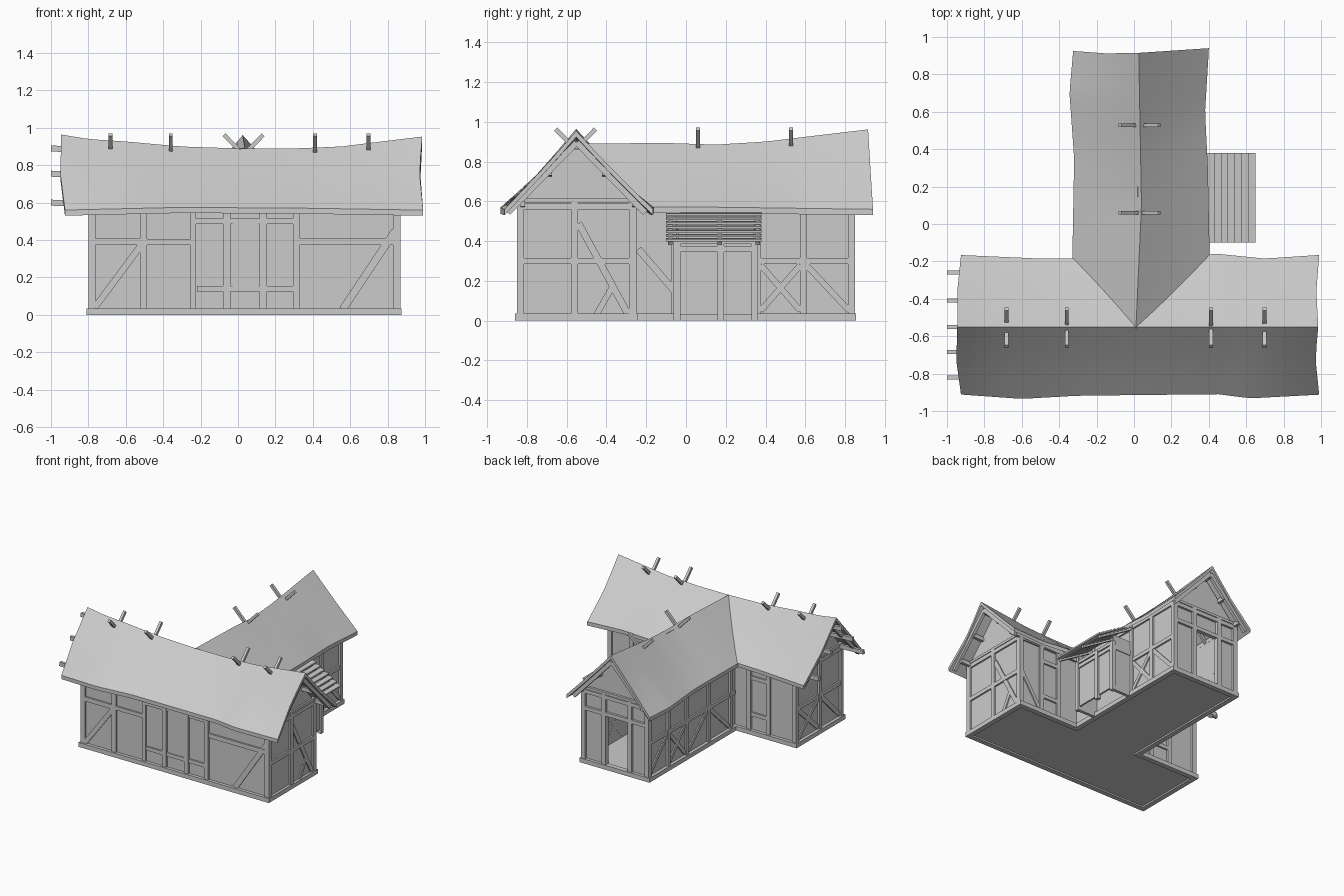
import bpy, bmesh, math
from mathutils import Vector as V

grey = bpy.data.materials.new("light grey")
grey.diffuse_color = (0.6, 0.6, 0.6, 1)
parts = {}


def part(name):
    return parts.setdefault(name, bmesh.new())


def hexa(name, low, high):
    bm = part(name)
    a, b = [bm.verts.new(p) for p in low], [bm.verts.new(p) for p in high]
    n = len(a)
    bm.faces.new(a[::-1])
    bm.faces.new(b)
    for i in range(n):
        bm.faces.new((a[i], a[(i + 1) % n], b[(i + 1) % n], b[i]))


def box(name, x0, x1, y0, y1, z0, z1):
    q = [(x0, y0), (x1, y0), (x1, y1), (x0, y1)]
    hexa(name, [(*p, z0) for p in q], [(*p, z1) for p in q])


def bar(name, a, b, w, d, n):
    """Beam from a to b, w wide, d deep along direction n."""
    a, b, n = V(a), V(b), V(n)
    t = (b - a).normalized()
    s = n.cross(t).normalized() * w / 2
    m = t.cross(s).normalized() * d / 2
    c = [s + m, m - s, -s - m, s - m]
    hexa(name, [a + k for k in c], [b + k for k in c])


def timbers(name, o, d, n, beams):
    """Beams (u1, z1, u2, z2, width) laid on a wall face."""
    o, d, n = V(o), V(d), V(n)
    for u1, z1, u2, z2, w in beams:
        inset = 0.015 if u1 == u2 else 0.017 if z1 == z2 else 0.021
        f = o - n * inset
        bar(name, f + d * u1 + V((0, 0, z1)), f + d * u2 + V((0, 0, z2)), w, 0.03, n)


def key(x, pts):
    """Smooth interpolation through (x, value) pairs."""
    for (x0, v0), (x1, v1) in zip(pts, pts[1:]):
        if x <= x1:
            t = max(0, (x - x0) / (x1 - x0))
            return v0 + (v1 - v0) * t
    return pts[-1][1]


def roof(name, fn, nu, ns):
    bm = part(name)
    g = [[bm.verts.new(fn(i / nu, 2 * j / ns - 1)) for j in range(ns + 1)] for i in range(nu + 1)]
    for i in range(nu):
        for j in range(ns):
            bm.faces.new((g[i][j], g[i + 1][j], g[i + 1][j + 1], g[i][j + 1]))
    r = bmesh.ops.extrude_face_region(bm, geom=bm.faces[:])
    bmesh.ops.translate(bm, vec=(0, 0, -0.03), verts=[v for v in r["geom"] if isinstance(v, bmesh.types.BMVert)])


# sagging thatch roofs
MX = [(-.95, .965), (-.8, .94), (-.6, .927), (-.3, .9), (0, .89), (.3, .89), (.55, .9), (.75, .925), (1, .955)]
FY = [(-.95, -.91), (-.6, -.935), (-.3, -.918), (.45, -.91), (.62, -.932), (1, -.912)]
BY = [(-.95, -.165), (-.5, -.185), (0, -.18), (.45, -.16), (.7, -.185), (1, -.165)]
WY = [(-.56, .89), (-.1, .893), (.15, .885), (.4, .9), (.65, .93), (.93, .963)]


def main_roof(u, s):
    x0 = key(s, [(-1, -.925), (-.5, -.95), (0, -.945), (.5, -.945), (1, -.925)])
    x1 = key(s, [(-1, .99), (-.45, .97), (0, .985), (.5, .975), (1, .99)])
    x = x0 + (x1 - x0) * u
    e, t = key(x, FY if s < 0 else BY), abs(s)
    z = key(x, MX) * (1 - t) + key(x, [(-.95, .56), (-.3, .575), (.4, .57), (1, .56)]) * t
    return (x, -.552 * (1 - t) + e * t, z - .006 * math.sin(math.pi * t))


def wing_roof(u, s):
    t = abs(s)
    y0 = -.56 + .375 * t
    y1 = key(s, [(-1, .925), (-.5, .912), (0, .915), (1, .94)])
    y = y0 + (y1 - y0) * u
    e = key(y, [(-.2, -.33), (.35, -.32), (.7, -.345), (.93, -.325)]) if s < 0 else \
        key(y, [(-.2, .405), (.3, .395), (.6, .38), (.93, .4)])
    z = key(y, WY) * (1 - t) + key(y, [(-.2, .572), (.2, .57), (.93, .56)]) * t
    return (key(y, [(-.56, .01), (.1, .04), (.93, .025)]) * (1 - t) + e * t, y, z - .006 * math.sin(math.pi * t))


roof("main_roof", main_roof, 32, 8)
roof("wing_roof", wing_roof, 24, 8)

# floor, sill beams and plaster walls
box("floor", -.79, .86, -.84, -.26, .012, .03)
box("floor", -.26, .325, -.26, .84, .012, .03)
for b in [(-.81, .875, -.86, -.82), (-.81, -.27, -.28, -.24), (.335, .875, -.28, -.24),
          (-.81, -.77, -.82, -.28), (.835, .875, -.82, -.28),
          (-.275, -.235, -.28, .855), (.305, .345, -.28, .855), (-.235, .305, .815, .855)]:
    box("sill_beams", *b, 0, .035)
for b in [(-.78, .85, -.835, -.815), (-.78, -.25, -.285, -.265), (.32, .85, -.285, -.265),
          (-.785, -.765, -.83, -.27), (.835, .855, -.83, -.27),
          (-.25, -.23, -.27, .83), (.3, .32, -.27, .83),
          (-.24, -.08, .81, .83), (.12, .31, .81, .83)]:
    box("plaster_walls", *b, .02, .6)
box("plaster_walls", -.08, .12, .81, .83, .43, .6)
for x in (-.785, .835):
    tri = [(-.84, .59), (-.26, .59), (-.55, .905)]
    hexa("gable_panels", [(x, *p) for p in tri], [(x + .02, *p) for p in tri])
tri = [(-.25, .59), (.32, .59), (.035, .905)]
hexa("gable_panels", [(p[0], .81, p[1]) for p in tri], [(p[0], .83, p[1]) for p in tri])

# timber frame, one list per wall
X, Y = (1, 0, 0), (0, 1, 0)
timbers("front_timbers", (0, -.85, 0), X, (0, -1, 0),
        [(x, .03, x, .59, .038) for x in (-.78, -.505, -.06, .135, .312, .848)] +
        [(-.79, .575, .855, .575, .035), (-.78, .39, -.505, .39, .035), (-.505, .39, -.24, .39, .03),
         (.31, .39, .85, .39, .035), (-.24, .03, -.24, .58, .03), (-.22, .14, .3, .14, .03),
         (-.23, .5, .31, .5, .03), (-.765, .04, -.52, .37, .035), (.56, .03, .84, .45, .04)])
box("front_shutter", -.03, .11, -.842, -.83, .155, .485)
gable = [(-.832, .03, -.832, .6, .036), (-.56, .03, -.56, .6, .036), (-.268, .03, -.268, .6, .036),
         (-.83, .3, -.27, .3, .032), (-.84, .575, -.26, .575, .03), (-.84, .605, -.26, .605, .02),
         (-.54, .49, -.29, .03, .035), (-.45, .03, -.37, .17, .03)]
timbers("right_gable_timbers", (.87, 0, 0), Y, X, gable)
timbers("left_gable_timbers", (-.80, 0, 0), Y, (-1, 0, 0), gable[:6] + [
    (-.81, .05, -.58, .28, .035), (-.54, .28, -.29, .05, .035), (-.54, .05, -.29, .28, .035)])
side = [(y, .03, y, .59, .035) for y in (.36, .59, .832)] + [
    (-.25, .575, .84, .575, .03), (.36, .3, .83, .3, .03), (.375, .05, .575, .28, .03),
    (.375, .28, .575, .05, .03), (.605, .28, .82, .05, .03)]
timbers("wing_right_timbers", (.335, 0, 0), Y, X, side + [(-.24, .36, -.05, .14, .035), (-.06, .03, -.06, .59, .03)])
timbers("wing_left_timbers", (-.265, 0, 0), Y, (-1, 0, 0), side + [
    (y, .03, y, .59, .035) for y in (-.2, .08)] + [
    (-.25, .3, .36, .3, .03), (-.18, .05, .06, .28, .03), (.1, .28, .34, .05, .03)])
timbers("wing_back_timbers", (0, .85, 0), X, Y,
        [(x, .03, x, .6, .036) for x in (-.247, -.095, .135, .317)] +
        [(-.26, .44, .33, .44, .03), (-.26, .575, .33, .575, .03), (-.26, .605, .33, .605, .02)])
timbers("main_back_timbers", (0, -.25, 0), X, Y,
        [(x, .03, x, .59, .036) for x in (-.782, -.55, -.38, .5, .66, .852)] +
        [(-.79, .575, -.27, .575, .03), (.34, .575, .86, .575, .03),
         (-.55, .45, -.38, .45, .03), (-.55, .16, -.38, .16, .03),
         (.5, .45, .66, .45, .03), (.5, .16, .66, .16, .03), (.68, .05, .84, .3, .03)])

# side porch: posts, rails and panels, open underneath
for y in (-.045, .175, .345):
    box("porch_posts", .475, .505, y - .017, y + .017, 0, .4)
box("porch_posts", .472, .502, -.06, .36, .345, .375)
box("porch_posts", .474, .5, -.06, .36, .385, .41)
for y0, y1 in ((-.03, .16), (.19, .33)):
    box("porch_doors", .478, .492, y0, y1, .03, .35)
for y in (-.05, .34):
    box("porch_sides", .32, .49, y, y + .012, .01, .46)
    for z in (.02, .36):
        box("porch_side_rails", .33, .49, y - .006, y + .018, z - .018, z + .018)

# lapped board awning
dx, dz = .255 / 7, -.15 / 7
for i in range(7):
    x, z = .39 + dx * i, .55 + dz * i
    a, b = V((x, 0, z - .012)), V((x + dx * 1.08, 0, z + dz * .8))
    m = (a + b) / 2
    t = (b - a).normalized()
    bar("awning_boards", (m.x, -.1, m.z), (m.x, .38, m.z), (b - a).length, .012, (-t.z, 0, t.x))
for y in (-.08, .17, .36):
    bar("awning_rafters", (.33, y, .565), (.63, y, .388), .022, .02, (0, 0, 1))

# purlins: sagging, and sticking out of the left gable
for off, z, sag in ((0, .89, .05), (.14, .755, .05), (-.135, .755, .05), (.29, .6, .03), (-.27, .6, .03)):
    y = -.55 + off
    pts = [(-1, y, z), (0, y, z - sag), (.95, y, z - .01)]
    for a, b in zip(pts, pts[1:]):
        bar("main_purlins", a, b, .022, .032, (0, 0, 1))
    x = .03 + off
    bar("wing_purlins", (x, -.15, z - sag), (x, .9, z - .005), .022, .032, (0, 0, 1))

# crossed rafter poles that pierce the ridge, and barge rafters under the roof ends
for s in (-1, 1):
    for x in (-.682, -.36, .412, .698):
        bar("main_rafter_poles", (x, -.555 - s * .1, .963), (x, -.555 + s * .27, .585), .02, .022, (0, s, 1))
    for y in (.06, .528):
        bar("wing_rafter_poles", (.03 - s * .105, y, .963), (.03 + s * .265, y, .585), .02, .022, (s, 0, 1))
    for x in (-.9, .95):
        bar("main_barge_rafters", (x, -.55, .895), (x, -.55 + s * .345, .542), .025, .03, (0, s, 1))
    bar("wing_barge_rafters", (.03, .89, .9), (.03 + s * .335, .89, .542), .025, .03, (s, 0, 1))

# turn every part into an object
for name, bm in parts.items():
    bmesh.ops.recalc_face_normals(bm, faces=bm.faces[:])
    me = bpy.data.meshes.new(name)
    bm.to_mesh(me)
    bm.free()
    me.materials.append(grey)
    if name.endswith("_roof"):
        me.shade_smooth()
        me.set_sharp_from_angle(angle=math.radians(35))
    bpy.context.collection.objects.link(bpy.data.objects.new(name, me))
